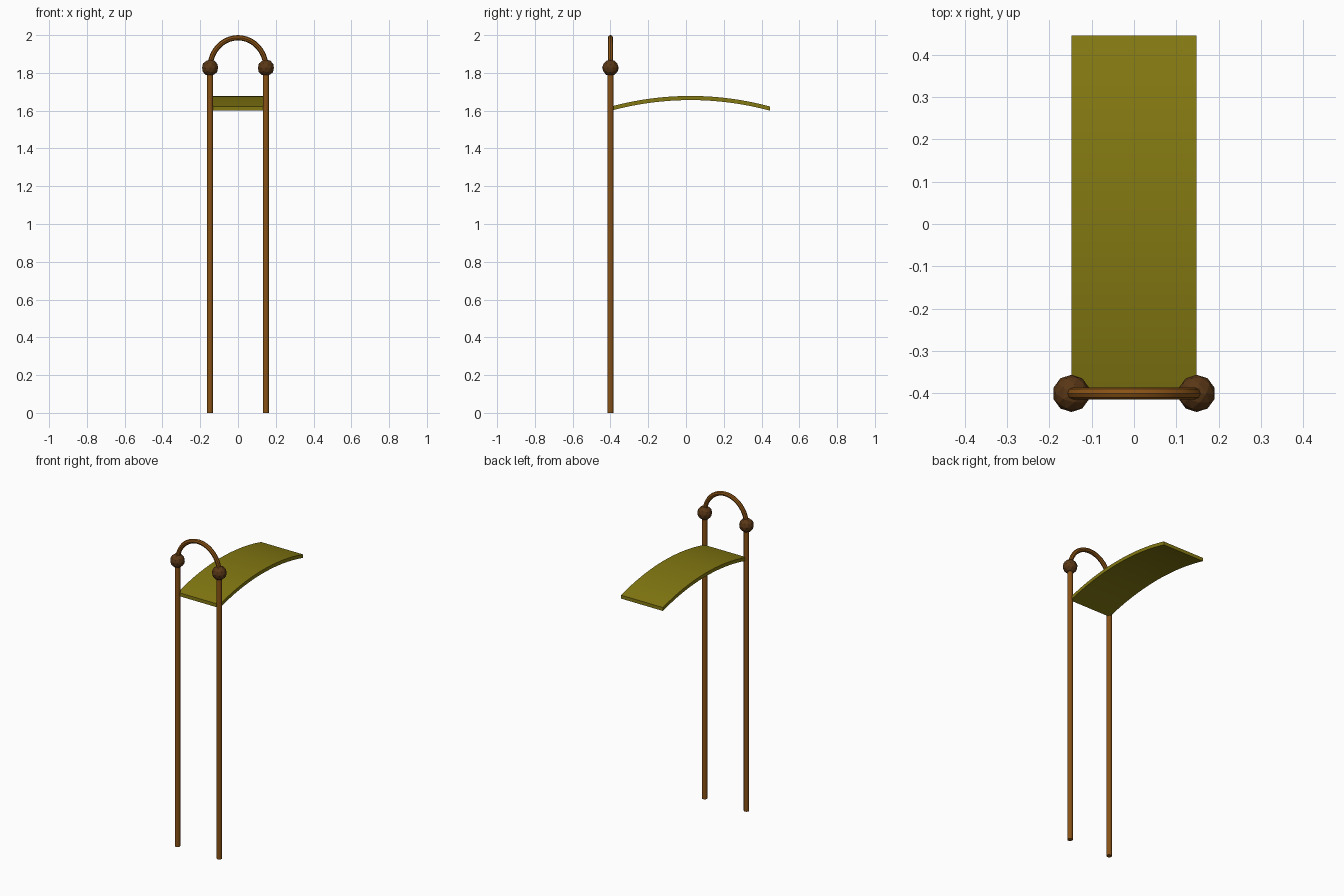
import bpy, bmesh, math

if "Cube" in bpy.data.objects:
    bpy.data.objects.remove(bpy.data.objects["Cube"])

POST_X, POST_Y, KNOB_Z = 0.148, -0.4, 1.827


def material(name, rgb):
    m = bpy.data.materials.new(name)
    m.diffuse_color = (*rgb, 1)
    m.use_nodes = True
    m.node_tree.nodes["Principled BSDF"].inputs["Base Color"].default_value = m.diffuse_color
    return m


wood = material("wood", (0.25, 0.085, 0.008))
dark_wood = material("dark wood", (0.10, 0.038, 0.008))
olive = material("olive", (0.23, 0.19, 0.006))


def finish(name, mat, smooth=True):
    ob = bpy.context.object
    ob.name = name
    ob.data.materials.append(mat)
    if smooth:
        bpy.ops.object.shade_smooth_by_angle(angle=math.radians(40))
    return ob


# posts and the knobs on top of them
for side, s in (("left", -1), ("right", 1)):
    bpy.ops.mesh.primitive_cylinder_add(vertices=12, radius=0.016, depth=KNOB_Z,
                                        location=(s * POST_X, POST_Y, KNOB_Z / 2))
    finish(side + "_post", wood)
    bpy.ops.mesh.primitive_ico_sphere_add(subdivisions=2, radius=0.044,
                                          location=(s * POST_X, POST_Y, KNOB_Z))
    finish(side + "_knob", dark_wood, smooth=False)

# round arch joining the knobs
curve = bpy.data.curves.new("arch", 'CURVE')
curve.dimensions = '3D'
curve.bevel_depth = 0.014
curve.bevel_resolution = 2
curve.use_fill_caps = True
spline = curve.splines.new('POLY')
steps = 20
spline.points.add(steps)
for i, p in enumerate(spline.points):
    a = math.pi * i / steps
    p.co = (POST_X * math.cos(a), POST_Y, KNOB_Z + 0.159 * math.sin(a), 1)
arch = bpy.data.objects.new("arch", curve)
bpy.context.collection.objects.link(arch)
bpy.ops.object.select_all(action='DESELECT')
bpy.context.view_layer.objects.active = arch
arch.select_set(True)
bpy.ops.object.convert(target='MESH')
finish("arch", wood)

# bowed panel: side profile extruded across the width
R, THICK, MID_Y, TOP_Z, N = 1.61, 0.022, 0.024, 1.678, 16
half = math.asin(0.421 / R)
angles = [half * (2 * i / N - 1) for i in range(N + 1)]
outer = [(MID_Y + R * math.sin(a), TOP_Z - R + R * math.cos(a)) for a in angles]
profile = outer + [(y, z - THICK) for y, z in reversed(outer)]
bm = bmesh.new()
face = bm.faces.new([bm.verts.new((-POST_X, y, z)) for y, z in profile])
ext = bmesh.ops.extrude_face_region(bm, geom=[face])
bmesh.ops.translate(bm, vec=(2 * POST_X, 0, 0),
                    verts=[v for v in ext["geom"] if isinstance(v, bmesh.types.BMVert)])
bmesh.ops.recalc_face_normals(bm, faces=bm.faces)
mesh = bpy.data.meshes.new("bowed_panel")
bm.to_mesh(mesh)
bm.free()
panel = bpy.data.objects.new("bowed_panel", mesh)
bpy.context.collection.objects.link(panel)
bpy.ops.object.select_all(action='DESELECT')
bpy.context.view_layer.objects.active = panel
panel.select_set(True)
finish("bowed_panel", olive)
